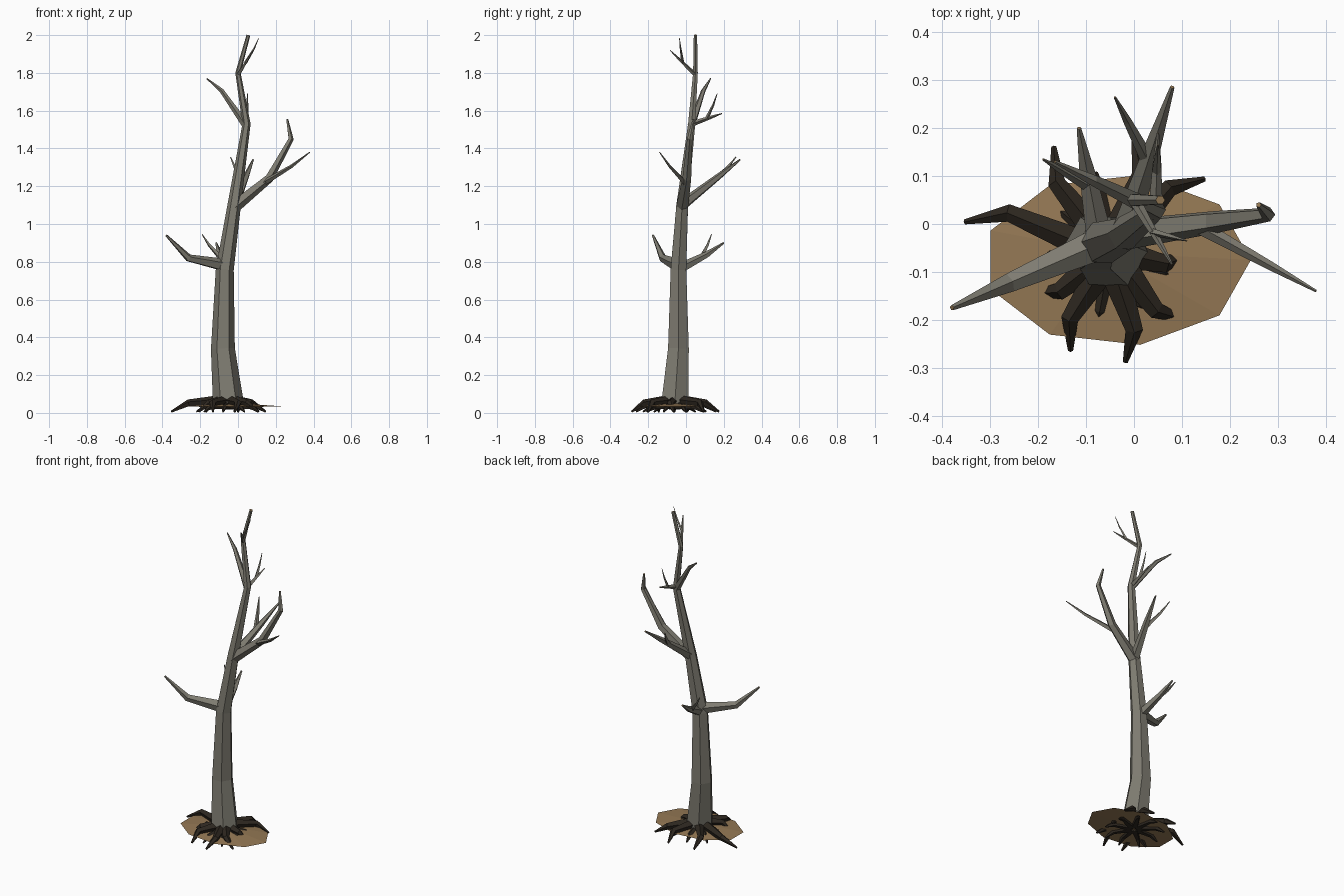
import bpy, bmesh, math
from mathutils import Matrix, Vector

default_cube = bpy.data.objects.get("Cube")
if default_cube:
    bpy.data.objects.remove(default_cube)


def material(name, *colour):
    mat = bpy.data.materials.new(name)
    mat.use_nodes = True
    mat.diffuse_color = (*colour, 1)
    shader = mat.node_tree.nodes["Principled BSDF"]
    shader.inputs["Base Color"].default_value = mat.diffuse_color
    return mat


bark = material("grey bark", 0.21, 0.2, 0.165)
dark_root = material("dark root", 0.026, 0.02, 0.014)
tan = material("tan earth and cut wood", 0.3, 0.19, 0.09)


def finish(name, bm, *materials):
    bmesh.ops.recalc_face_normals(bm, faces=bm.faces)
    mesh = bpy.data.meshes.new(name)
    bm.to_mesh(mesh)
    bm.free()
    for mat in materials:
        mesh.materials.append(mat)
    obj = bpy.data.objects.new(name, mesh)
    bpy.context.collection.objects.link(obj)


def limb(name, path, radii, sides, side_material, cap_material):
    """Faceted tube along a path, with a coloured cap at the far end."""
    run = (path[-1] - path[0]).normalized()
    reference = Vector((1, 0, 0)) if abs(run.z) > 0.8 else Vector((0, 0, 1))
    bm = bmesh.new()
    rings = []
    for i, (point, radius) in enumerate(zip(path, radii)):
        before = path[max(i - 1, 0)]
        after = path[min(i + 1, len(path) - 1)]
        along = ((point - before).normalized() + (after - point).normalized()).normalized()
        across = (reference - along * reference.dot(along)).normalized() * radius
        rings.append([bm.verts.new(point + Matrix.Rotation(math.tau * k / sides, 3, along) @ across)
                      for k in range(sides)])
    for lower, upper in zip(rings, rings[1:]):
        for k in range(sides):
            bm.faces.new((lower[k - 1], lower[k], upper[k], upper[k - 1]))
    bm.faces.new(rings[0])
    bm.faces.new(rings[-1]).material_index = 1
    finish(name, bm, side_material, cap_material)


def tapered(thick, thin, count):
    return [thick + (thin - thick) * i / (count - 1) for i in range(count)]


# Trunk: a leaning hexagonal tube that thins with height and flares at the foot
trunk_path = [Vector(p) for p in (
    (-0.05, -0.06, 0.04), (-0.08, -0.04, 0.34), (-0.07, -0.04, 0.76), (-0.02, -0.02, 1.1),
    (0.045, 0.03, 1.53), (0, 0.05, 1.8), (0.055, 0.05, 2))]
trunk_radii = [0.01 + 0.029 * (2 - p.z) ** 1.2 for p in trunk_path]
trunk_radii[0] *= 1.1
limb("trunk", trunk_path, trunk_radii, 6, bark, tan)


def on_trunk(height):
    for low, high in zip(trunk_path, trunk_path[1:]):
        if height <= high.z:
            return low.lerp(high, (height - low.z) / (high.z - low.z))


def branch(name, start, thick, sag, *ends, sides=5):
    """Limb with one sagging elbow; returns the place where a twig forks off."""
    ends = [Vector(end) for end in ends]
    elbow = start.lerp(ends[0], 0.62) - Vector((0, 0, sag))
    path = [start, elbow, *ends]
    limb(name, path, tapered(thick, thick / 6, len(path)), sides, bark, tan)
    return start.lerp(elbow, 0.8)


def twig(name, start, thick, tip):
    branch(name, start, thick, 0.01, tip, sides=4)


# Branches from bottom to top, each followed by its twig
branch("low_right_branch", on_trunk(0.78), 0.036, 0.06, (-0.38, -0.175, 0.94))
fork = branch("low_back_branch", on_trunk(0.76), 0.03, 0.01, (-0.115, 0.2, 0.9))
twig("low_back_twig", fork, 0.014, (-0.19, 0.135, 0.945))

fork = branch("left_branch", on_trunk(1.09), 0.034, 0.07, (0.28, 0.02, 1.45), (0.26, 0.04, 1.555))
twig("left_twig", fork, 0.016, (0.38, -0.14, 1.38))
fork = branch("back_branch", on_trunk(1.1), 0.03, 0, (0.08, 0.286, 1.34))
twig("back_twig", fork, 0.015, (-0.04, 0.265, 1.355))

branch("upper_right_branch", on_trunk(1.52), 0.021, -0.03, (-0.165, 0.13, 1.77))
fork = branch("upper_back_branch", on_trunk(1.53), 0.015, 0, (0.05, 0.19, 1.585), sides=4)
twig("upper_back_twig", fork, 0.01, (0.05, 0.165, 1.69))
fork = branch("top_front_branch", on_trunk(1.79), 0.012, 0, (0.08, -0.085, 1.92), sides=4)
twig("top_front_twig", fork, 0.008, (0.11, -0.035, 1.985))

foot = Vector((-0.05, -0.06, 0))


def root(name, degrees, reach, top, thick, bend):
    """Root that leaves the foot, bends sideways and dips into the ground."""
    turn = Matrix.Rotation(math.radians(degrees), 3, "Z")
    shape = [(reach / 10, 0, top), (reach * 0.72, reach * bend, top * 0.83), (reach, 0, 0.006)]
    path = [foot + turn @ Vector(p) for p in shape]
    limb(name, path, tapered(thick, thick / 6, len(path)), 5, dark_root, dark_root)


# Roots above the earth, with a ring of shorter ones beneath it
for i, reach in enumerate((0.16, 0.25, 0.24, 0.25, 0.31, 0.18, 0.22, 0.23, 0.21)):
    drift = 8 if 3 < i < 7 else -2
    root(f"root_{i}", 40 * i + drift, reach, 0.063, 0.033, 0.12 if i % 2 else -0.12)
    root(f"under_root_{i}", 40 * i + 20, 0.17, 0.04, 0.026, 0)

# Low mound of earth: a nine-sided oval with a shallow peak on both sides
bm = bmesh.new()
sides = 9
corners = [math.tau * k / sides for k in range(sides)]
rim = [bm.verts.new((0.28 * math.cos(a) - 0.036, 0.18 * math.sin(a) - 0.075, 0.034))
       for a in corners]
for height in (0.055, 0.03):
    peak = bm.verts.new(foot + Vector((0, 0, height)))
    for k in range(sides):
        bm.faces.new((rim[k - 1], rim[k], peak))
finish("earth_mound", bm, tan)
